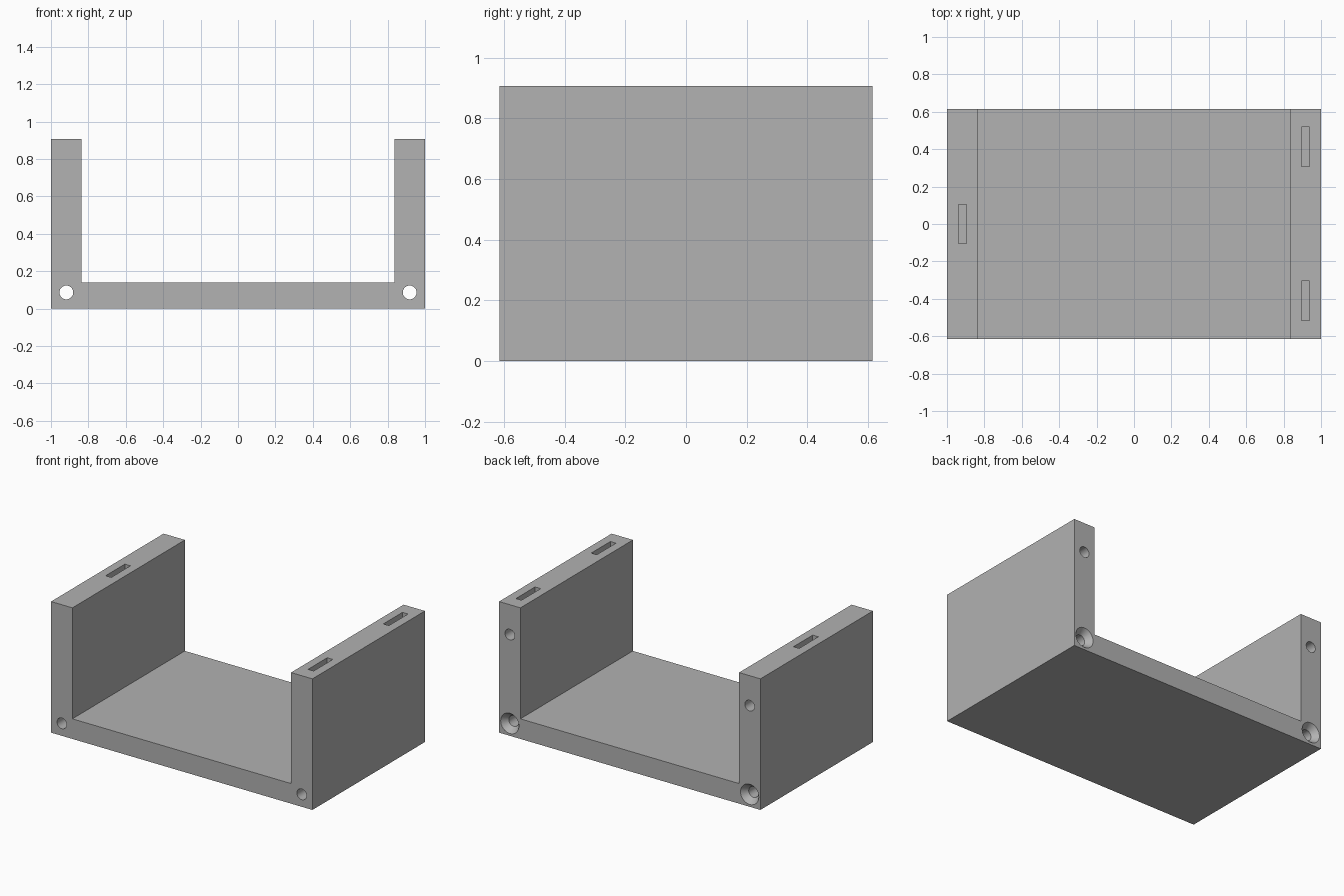
import bpy, bmesh, math
from mathutils import Matrix, Vector

if "Cube" in bpy.data.objects:
    bpy.data.objects.remove(bpy.data.objects["Cube"], do_unlink=True)

HALF_X, HALF_Y, HEIGHT = 1.0, 0.615, 0.907
WALL, FLOOR = 0.163, 0.139
HOLE_X, HOLE_R, SINK_R, SINK_DEPTH = 0.918, 0.037, 0.07, 0.042

grey = bpy.data.materials.new("plain grey")
grey.use_nodes = True
colour = (0.445, 0.445, 0.445, 1)
grey.diffuse_color = colour
grey.node_tree.nodes["Principled BSDF"].inputs["Base Color"].default_value = colour


def make_object(name, bm):
    bmesh.ops.recalc_face_normals(bm, faces=bm.faces)
    mesh = bpy.data.meshes.new(name)
    bm.to_mesh(mesh)
    bm.free()
    mesh.materials.append(grey)
    obj = bpy.data.objects.new(name, mesh)
    bpy.context.collection.objects.link(obj)
    return obj


def box(name, centre, size):
    bm = bmesh.new()
    bmesh.ops.create_cube(bm, size=1,
                          matrix=Matrix.Translation(centre) @ Matrix.Diagonal((*size, 1)))
    return make_object(name, bm)


def bore(name, x, z, profile):
    """Revolve (y, radius) stations round an axis along y."""
    bm = bmesh.new()
    sides = 32
    rings = []
    for y, r in profile:
        angles = [2 * math.pi * i / sides for i in range(sides)]
        rings.append([bm.verts.new((x + r * math.cos(a), y, z + r * math.sin(a)))
                      for a in angles])
    for a, b in zip(rings, rings[1:]):
        for i in range(sides):
            j = (i + 1) % sides
            bm.faces.new((a[i], a[j], b[j], b[i]))
    bm.faces.new(rings[0])
    bm.faces.new(rings[-1])
    return make_object(name, bm)


# U-shaped body
inner = HALF_X - WALL
half = [(HALF_X, 0), (HALF_X, HEIGHT), (inner, HEIGHT), (inner, FLOOR)]
outline = half + [(-x, z) for x, z in reversed(half)]
bm = bmesh.new()
face = bm.faces.new([bm.verts.new((x, -HALF_Y, z)) for x, z in outline])
ext = bmesh.ops.extrude_face_region(bm, geom=[face])
bmesh.ops.translate(bm, vec=Vector((0, 2 * HALF_Y, 0)),
                    verts=[v for v in ext["geom"] if isinstance(v, bmesh.types.BMVert)])
body = make_object("bracket_body", bm)

cutters = []
for side in (-1, 1):
    x = side * HOLE_X
    # Through hole, countersunk at the back
    slope = (SINK_R - HOLE_R) / SINK_DEPTH
    cutters.append(bore("screw_hole", x, 0.086, [
        (-HALF_Y - 0.1, HOLE_R), (HALF_Y - SINK_DEPTH, HOLE_R),
        (HALF_Y + 0.02, SINK_R + 0.02 * slope)]))
    # Blind hole in the upper back end
    cutters.append(bore("blind_hole", x, 0.70, [
        (HALF_Y - 0.25, HOLE_R), (HALF_Y + 0.1, HOLE_R)]))

# Slots in the top edges: one on the right wall, two on the left wall
for x, y in ((-HOLE_X, 0), (HOLE_X, 0.413), (HOLE_X, -0.41)):
    cutters.append(box("top_slot", (x, y, HEIGHT), (0.043, 0.21, 0.16)))

# Cut and discard the helpers
bpy.context.view_layer.objects.active = body
for cutter in cutters:
    mod = body.modifiers.new("cut", "BOOLEAN")
    mod.operation = "DIFFERENCE"
    mod.solver = "EXACT"
    mod.object = cutter
    bpy.ops.object.modifier_apply(modifier=mod.name)
    bpy.data.objects.remove(cutter, do_unlink=True)

bpy.ops.object.select_all(action="DESELECT")
body.select_set(True)
bpy.ops.object.shade_smooth_by_angle(angle=math.radians(30))
